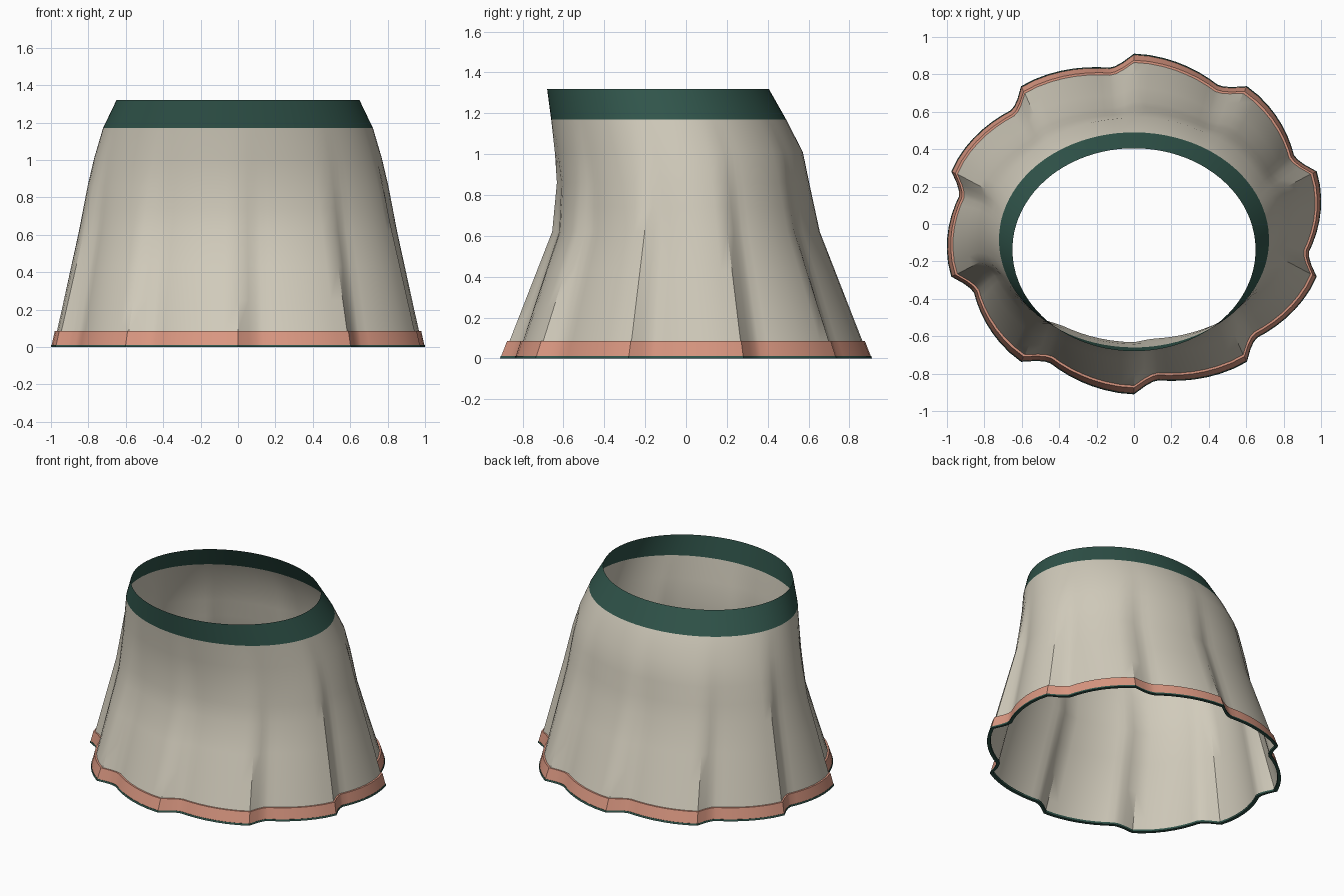
import bpy
import bmesh
from math import radians, cos, sin

cube = bpy.data.objects.get("Cube")
if cube:
    bpy.data.objects.remove(cube, do_unlink=True)


def make_material(name, rgb):
    mat = bpy.data.materials.new(name)
    mat.use_nodes = True
    colour = (*rgb, 1)
    mat.diffuse_color = colour
    mat.node_tree.nodes["Principled BSDF"].inputs["Base Color"].default_value = colour
    return mat


cream = make_material("cream cloth", (0.64, 0.60, 0.50))
coral = make_material("coral hem", (0.70, 0.31, 0.22))
green = make_material("dark green", (0.03, 0.09, 0.07))

# Cross-sections: height, half width, front y, back y, pleat depth
SECTIONS = [
    (0.00, 1.013, -0.897, 0.897, 0.075),
    (0.62, 0.865, -0.655, 0.655, 0.042),
    (0.86, 0.813, -0.632, 0.603, 0.022),
    (1.01, 0.772, -0.642, 0.572, 0.008),
    (1.17, 0.722, -0.660, 0.490, 0.0),
    (1.32, 0.650, -0.680, 0.405, 0.0),
]
PLEATS = 10
PITCH = 360 / PLEATS
VALLEY = 8
STEPS = [0, 3.5, 6, 8, 11, 15, 19, 23, 27, 31.5]


def section_at(z):
    for low, high in zip(SECTIONS, SECTIONS[1:]):
        if z <= high[0]:
            t = (z - low[0]) / (high[0] - low[0])
            return [a + (b - a) * t for a, b in zip(low, high)]
    return SECTIONS[-1]


def fold(step):
    # Quick tuck behind each ridge, then a gentle swell to the next ridge
    if step < VALLEY:
        return sin(radians(90 * step / VALLEY))
    return ((PITCH - step) / (PITCH - VALLEY)) ** 1.5


def ring(bm, z, offset):
    _, half_x, front, back, depth = section_at(z)
    centre, half_y = (front + back) / 2, (back - front) / 2
    verts = []
    for pleat in range(PLEATS):
        for step in STEPS:
            angle = radians(90 + PITCH * pleat + step)
            r = 1 - depth * fold(step)
            verts.append(bm.verts.new(((half_x * r + offset) * cos(angle),
                                       centre + (half_y * r + offset) * sin(angle), z)))
    return verts


def cloth_part(name, levels, mat, closed=False):
    # Skin a stack of (height, outward offset) rings
    bm = bmesh.new()
    rings = [ring(bm, z, offset) for z, offset in levels]
    if closed:
        rings.append(rings[0])
    for low, high in zip(rings, rings[1:]):
        for i in range(len(low)):
            j = (i + 1) % len(low)
            bm.faces.new((low[i], low[j], high[j], high[i]))
    mesh = bpy.data.meshes.new(name)
    bm.to_mesh(mesh)
    bm.free()
    mesh.materials.append(mat)
    obj = bpy.data.objects.new(name, mesh)
    bpy.context.collection.objects.link(obj)
    bpy.ops.object.select_all(action="DESELECT")
    obj.select_set(True)
    bpy.context.view_layer.objects.active = obj
    bpy.ops.object.shade_smooth_by_angle(angle=radians(32))
    return obj


# Pleated body and plain waistband
cloth_part("skirt_body", [(z, 0) for z in (0.01, 0.085, 0.25, 0.43, 0.62, 0.74, 0.86, 1.01, 1.17)], cream)
cloth_part("waistband", [(z, 0) for z in (1.17, 1.245, 1.32)], green)

# Raised hem band with a thin edging under it
cloth_part("hem_band", [(0.012, 0.012), (0.085, 0.012), (0.085, 0)], coral)
cloth_part("hem_edging", [(0, 0.014), (0.012, 0.014), (0.012, -0.008), (0, -0.008)], green, closed=True)
